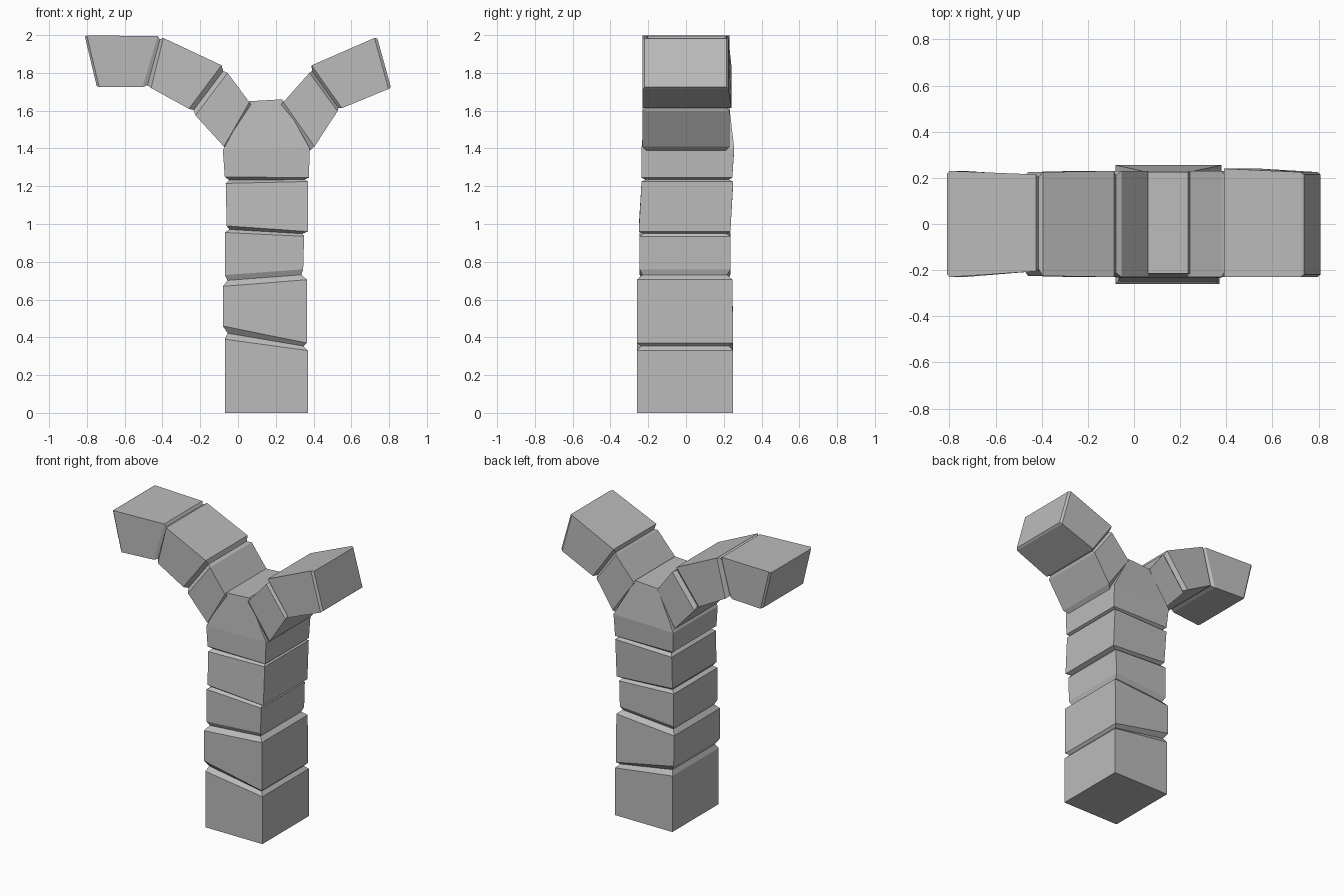
import bpy, bmesh
from mathutils import Vector

cube = bpy.data.objects.get("Cube")
if cube:
    bpy.data.objects.remove(cube, do_unlink=True)

stone = bpy.data.materials.new("plain_grey")
stone.use_nodes = True
grey = (0.5, 0.5, 0.5, 1)
stone.diffuse_color = grey
stone.node_tree.nodes["Principled BSDF"].inputs["Base Color"].default_value = grey


def ring(ax, az, bx, bz, front=-0.23, back=0.23):
    """Four-cornered cross-section between two points of the front outline."""
    return [Vector(p) for p in ((ax, front, az), (bx, front, bz), (bx, back, bz), (ax, back, az))]


def scaled(corners, factor, shift=Vector()):
    centre = sum(corners, Vector()) / 4
    return [centre + (c - centre) * factor + shift for c in corners]


def groove(r, s):
    return scaled([(p + q) / 2 for p, q in zip(r, s)], 0.91)


def loft(name, rings):
    bm = bmesh.new()
    loops = [[bm.verts.new(c) for c in r] for r in rings]
    for lo, hi in zip(loops, loops[1:]):
        for i in range(4):
            j = (i + 1) % 4
            bm.faces.new((lo[i], lo[j], hi[j], hi[i]))
    bm.faces.new(loops[0])
    bm.faces.new(loops[-1])
    bmesh.ops.recalc_face_normals(bm, faces=bm.faces)
    mesh = bpy.data.meshes.new(name)
    bm.to_mesh(mesh)
    bm.free()
    mesh.materials.append(stone)
    bpy.context.collection.objects.link(bpy.data.objects.new(name, mesh))


def segmented(name, blocks, tip=None):
    """Loft a chain of blocks with a V groove between neighbours."""
    rings = []
    for block in blocks:
        if rings:
            rings.append(groove(rings[-1], block[0]))
        rings += block
    if tip:
        rings.append(scaled(rings[-1], 0.95, Vector(tip)))
    loft(name, rings)


# Trunk: four stacked blocks and a tapering crown
segmented("trunk", [
    [ring(-.07, 0, .37, 0, -.26, .25), ring(-.07, .39, .37, .33, -.26, .25)],
    [ring(-.08, .46, .365, .37, -.26, .25), ring(-.08, .67, .365, .705, -.26, .245)],
    [ring(-.07, .73, .345, .76, -.245, .235), ring(-.07, .955, .35, .935, -.245, .235)],
    [ring(-.06, .99, .37, .96, -.25, .235), ring(-.065, 1.215, .37, 1.225, -.235, .25)],
    [ring(-.07, 1.25, .375, 1.245, -.235, .245), ring(-.08, 1.39, .38, 1.40, -.235, .255),
     ring(.06, 1.65, .235, 1.66, -.215, .225)],
])

# Longer arm: three blocks, bending outward to level
segmented("right_arm", [
    [ring(.08, 1.62, -.05, 1.38, -.2, .2), ring(.06, 1.645, -.075, 1.41),
     ring(-.055, 1.80, -.225, 1.575)],
    [ring(-.087, 1.84, -.26, 1.61), ring(-.395, 1.985, -.46, 1.72, -.225, .225)],
    [ring(-.425, 1.995, -.505, 1.725, -.205, .215), ring(-.80, 1.998, -.735, 1.725)],
], tip=(-.012, 0, 0))

# Shorter arm: two blocks
segmented("left_arm", [
    [ring(.21, 1.62, .37, 1.38, -.2, .2), ring(.24, 1.645, .405, 1.41),
     ring(.378, 1.80, .527, 1.597)],
    [ring(.39, 1.84, .55, 1.613, -.23, .24), ring(.722, 1.985, .797, 1.715, -.23, .225)],
], tip=(.014, 0, .004))
